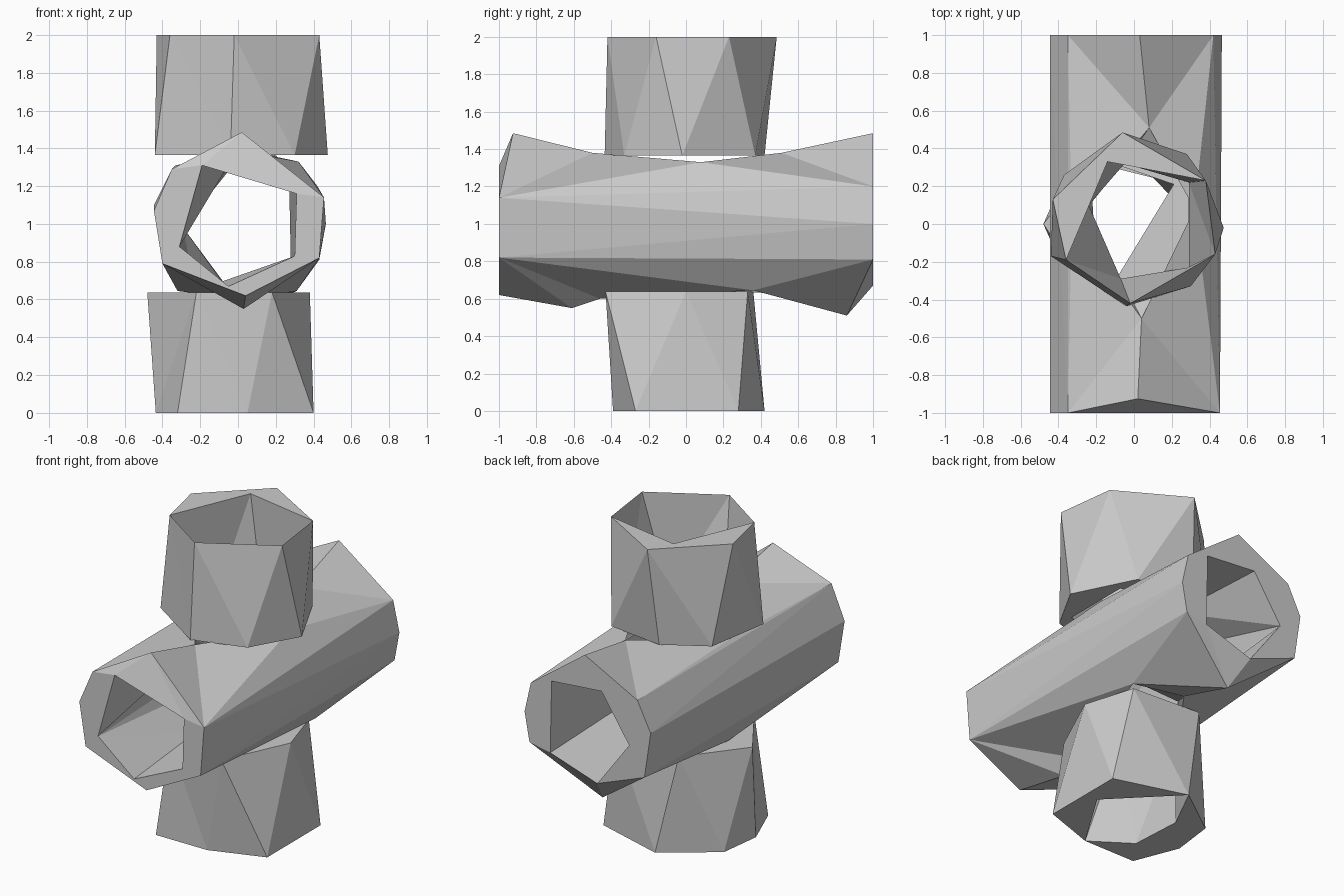
import bpy, bmesh
from mathutils import Vector

if "Cube" in bpy.data.objects:
    bpy.data.objects.remove(bpy.data.objects["Cube"])


def flat(points, z):
    return [(x, y, z) for x, y in points]


def end(points, y):
    return [(x, y, z) for x, z in points]


def zip_rings(bm, a, b, closed=True):
    """Triangulate between two rings (or strips) using the shorter diagonal."""
    a = [Vector(p) for p in a]
    b = [Vector(p) for p in b]
    if closed:
        k = min(range(len(b)), key=lambda n: (b[n] - a[0]).length)
        b = b[k:] + b[:k]
        a, b = a + a[:1], b + b[:1]
    i = j = 0
    while i < len(a) - 1 or j < len(b) - 1:
        step_a = j == len(b) - 1 or (
            i < len(a) - 1 and (a[i + 1] - b[j]).length <= (b[j + 1] - a[i]).length)
        tri = (a[i], a[i + 1], b[j]) if step_a else (a[i], b[j + 1], b[j])
        if (tri[1] - tri[0]).cross(tri[2] - tri[0]).length > 1e-6:
            bm.faces.new([bm.verts.new(p) for p in tri])
        if step_a:
            i += 1
        else:
            j += 1


def finish(bm, name):
    bmesh.ops.remove_doubles(bm, verts=bm.verts, dist=0.0005)
    bmesh.ops.recalc_face_normals(bm, faces=bm.faces)
    mesh = bpy.data.meshes.new(name)
    bm.to_mesh(mesh)
    bm.free()
    bpy.context.collection.objects.link(bpy.data.objects.new(name, mesh))


def stub(name, rim, rim_hole, base, bore):
    # closed tube: outer wall, bore wall and two flat rims
    bm = bmesh.new()
    for a, b in ((rim, base), (rim_hole, bore), (rim, rim_hole), (base, bore)):
        zip_rings(bm, a, b)
    finish(bm, name)


# Vertical stubs (rings run anticlockwise seen from above)
bore_xy = [(-.24, .1), (-.07, -.29), (.29, -.23), (.29, .22), (-.05, .32)]
stub("upper_stub",
     flat([(-.43, .13), (-.36, -.19), (-.02, -.42), (.43, -.16), (.38, .23), (-.06, .485)], 2),
     flat([(-.36, -.19), (-.02, -.42), (.43, -.16), (.38, .23), (-.14, .33)], 2),
     flat([(-.44, -.17), (-.04, -.435), (.3, -.33), (.475, -.02), (.28, .37), (-.1, .42), (-.37, .26)], 1.365),
     flat(bore_xy, 1.365))
low_xy = [(-.26, .08), (-.1, -.27), (.22, -.25), (.28, .2), (-.08, .29)]
stub("lower_stub",
     flat([(-.40, .18), (-.435, -.1), (-.32, -.39), (.05, -.39), (.4, -.27), (.4, .28), (-.07, .42)], 0),
     flat([(-.22, .12), (-.2, -.22), (.05, -.39), (.31, .03), (-.07, .42)], 0),
     flat([(-.48, 0), (-.22, -.39), (.18, -.43), (.38, 0), (.28, .33), (-.2, .36)], .638),
     flat(low_xy, .638))

# Horizontal pipe: outer corners at the front (F) and back (B)
TF, TB = (.02, -.925, 1.485), (.03, 1, 1.485)
RF, RB = (.455, -1, 1.14), (.42, 1, 1.2)
RM = (.465, 1, 1.0)
rF, rB = (.43, -1, .82), (.43, 1, .81)
BF, BK, BB = (.04, -1, .62), (.03, -.61, .55), (0, .86, .51)
lF, lB = (-.40, -1, .79), (-.40, 1, .80)
MF, MB = (-.445, -1, 1.07), (-.445, 1, 1.1)
LF, LB = (-.35, -1, 1.29), (-.35, 1, 1.29)
p = end([(-.19, 1.31), (.31, 1.16), (.30, .83), (-.05, .67), (-.31, .88)], -1)
q = end([(-.09, 1.28), (.27, 1.25), (.28, .78), (-.06, .67), (-.29, .98)], 1)

bm = bmesh.new()
# long sides
zip_rings(bm, [RF, rF], [RB, RM, rB], False)
zip_rings(bm, [LF, MF, lF], [LB, MB, lB], False)
# dished top and underside around the bore openings
top = [(.04, -.5, 1.38), (.32, .08, 1.33), (.08, .51, 1.38), (-.33, .02, 1.31)]
low = [(.03, -.46, .6), (.31, .36, .645), (0, .46, .63), (-.32, .02, .645)]
top_hole = [(x, y, z) for (x, y), z in zip(bore_xy, (1.2, 1.28, 1.18, 1.22, 1.28))]
low_hole = [(-.26, .08, .82), (-.1, -.3, .69), (.21, .21, .78), (-.08, .31, .69)]
zip_rings(bm, [LF, TF, RF, RB, TB, LB], top)
zip_rings(bm, top, top_hole)
zip_rings(bm, [lF, BK, rF, rB, BB, lB], low)
zip_rings(bm, low, low_hole)
zip_rings(bm, [lF, BF, rF], [BK], False)
# end faces
zip_rings(bm, [TF, RF, rF, BF, lF, MF, LF], p)
zip_rings(bm, [TB, RB, RM, rB, BB, lB, MB, LB], q)
# inner walls
zip_rings(bm, [p[1], p[2]], [q[1], q[2]], False)
zip_rings(bm, [p[4], p[0], p[1], q[1], q[0], q[4]], top_hole)
zip_rings(bm, [p[4], p[3], p[2], q[2], q[3], q[4]], low_hole)
finish(bm, "horizontal_pipe")
